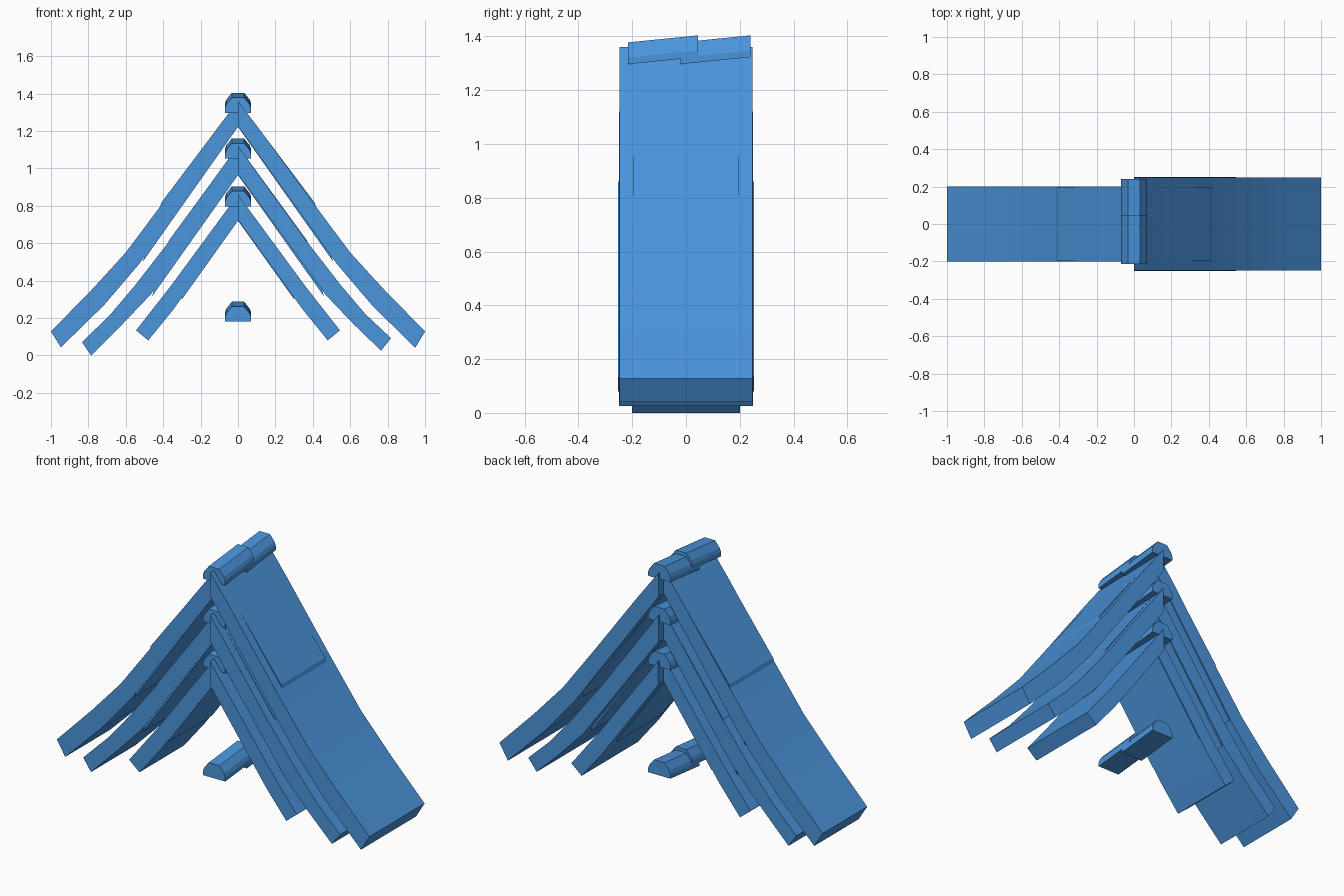
import bpy, bmesh, math

if "Cube" in bpy.data.objects:
    bpy.data.objects.remove(bpy.data.objects["Cube"])

blue = bpy.data.materials.new("blue")
blue.diffuse_color = (0.07, 0.30, 0.72, 1)
blue.use_nodes = True
blue.node_tree.nodes["Principled BSDF"].inputs["Base Color"].default_value = blue.diffuse_color


def prism(name, profile, y0, y1, sx=1, tilt=0.0, smooth=False):
    """Extrude an x-z profile along y; tilt raises the back end."""
    bm = bmesh.new()
    front = [bm.verts.new((sx * x, y0, z)) for x, z in profile]
    face = bm.faces.new(front)
    out = bmesh.ops.extrude_face_region(bm, geom=[face])
    back = [v for v in out["geom"] if isinstance(v, bmesh.types.BMVert)]
    bmesh.ops.translate(bm, verts=back, vec=(0, y1 - y0, tilt))
    bmesh.ops.recalc_face_normals(bm, faces=bm.faces)
    me = bpy.data.meshes.new(name)
    bm.to_mesh(me)
    bm.free()
    me.materials.append(blue)
    if smooth:
        me.shade_smooth()
        me.set_sharp_from_angle(angle=math.radians(30))
    ob = bpy.data.objects.new(name, me)
    bpy.context.collection.objects.link(ob)
    return ob


# Roof tiers: curved top line, curved underside, end points per side, upper board
tiers = [
    dict(top=[(0, 1.36), (0.13, 1.189), (0.40, 0.818), (0.60, 0.55), (0.78, 0.353)],
         under=[(0.715, 0.27), (0.53, 0.487), (0, 1.225)],
         left=[(1.0, 0.128), (0.947, 0.043)], right=[(1.0, 0.128), (0.947, 0.04)],
         upper=[(0, 1.36), (0.41, 0.817), (0.51, 0.50), (0, 1.222)], wide=0.248),
    dict(top=[(0, 1.12), (0.36, 0.62), (0.55, 0.375), (0.68, 0.222)],
         under=[(0.62, 0.165), (0.47, 0.322), (0, 0.968)],
         left=[(0.834, 0.07), (0.785, 0.0)], right=[(0.818, 0.092), (0.765, 0.025)],
         upper=[(0, 1.12), (0.37, 0.613), (0.46, 0.315), (0, 0.964)], wide=0.249),
    dict(top=[(0, 0.86), (0.36, 0.37)],
         under=[(0.35, 0.24), (0, 0.724)],
         left=[(0.545, 0.134), (0.48, 0.08)], right=[(0.545, 0.134), (0.48, 0.08)],
         upper=[(0, 0.86), (0.25, 0.518), (0.30, 0.30), (0, 0.72)], wide=0.252),
]
for i, t in enumerate(tiers, 1):
    # Curved slopes: narrow on the left, wide on the right
    for side, sx, w in (("left", -1, 0.2), ("right", 1, t["wide"])):
        prism(f"roof_slope_{side}_{i}", t["top"] + t[side] + t["under"], -w, w, sx, smooth=True)
        # Straight upper board, same on both sides
        prism(f"upper_board_{side}_{i}", t["upper"], -0.198, 0.198, sx)

# Ridge caps: two overlapping tilted tiles per level
cap = [(-0.07, 0), (0.07, 0), (0.07, 0.025), (0.062, 0.045),
       (0.033, 0.081), (-0.033, 0.081), (-0.062, 0.045), (-0.07, 0.025)]
for i, z in enumerate((1.297, 1.053, 0.797, 0.18), 1):
    for j, y in enumerate((-0.215, -0.02)):
        prism(f"ridge_cap_{i}_{j + 1}", [(x, z + h) for x, h in cap],
              y, y + 0.26, tilt=0.026)
